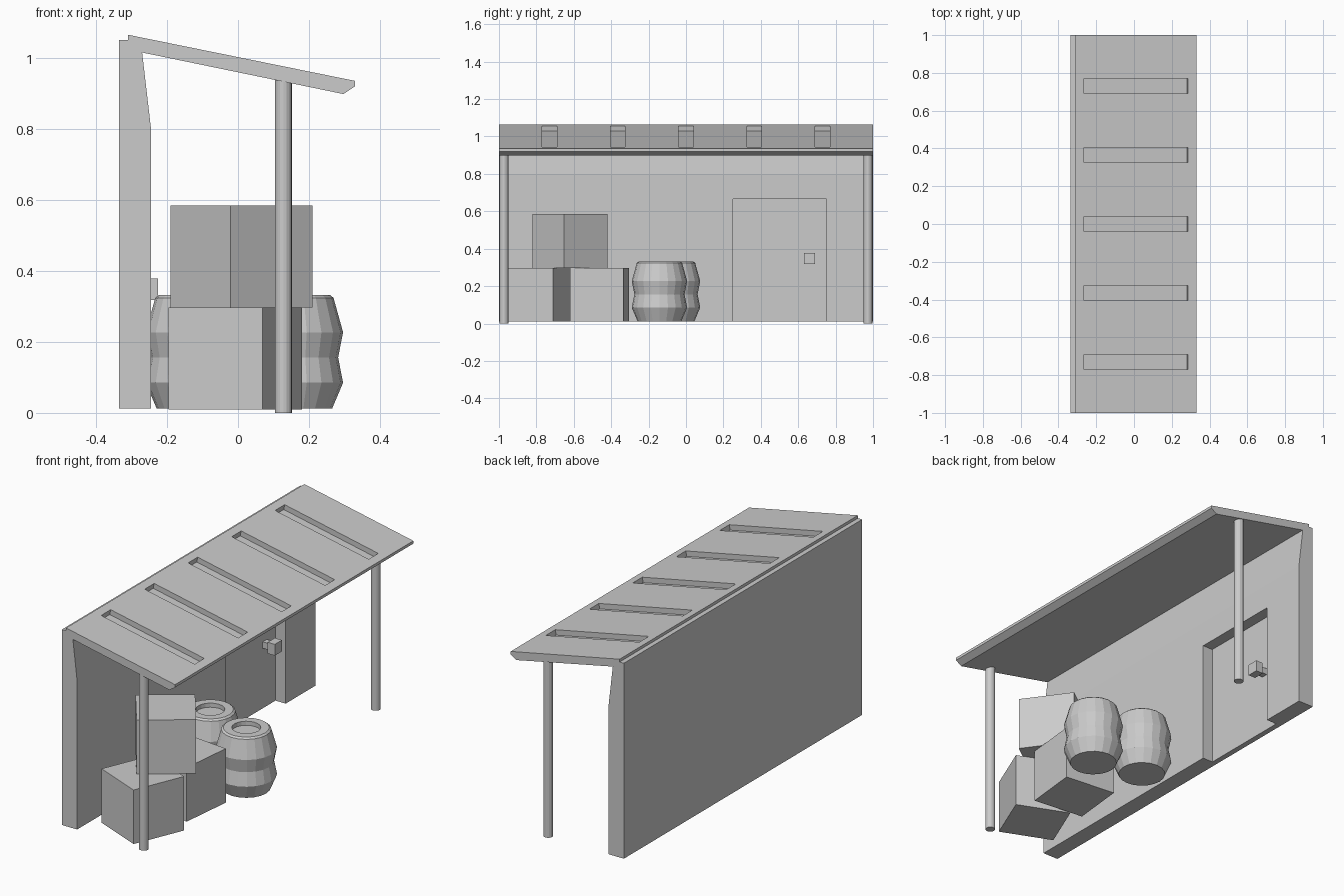
import bpy, bmesh, math
from mathutils import Matrix

cube = bpy.data.objects.get("Cube")
if cube:
    bpy.data.objects.remove(cube, do_unlink=True)

grey = bpy.data.materials.new("plain grey")
grey.use_nodes = True
GREY = (0.6, 0.6, 0.6, 1)
grey.diffuse_color = GREY
grey.node_tree.nodes["Principled BSDF"].inputs["Base Color"].default_value = GREY


def finish(name, bm):
    bmesh.ops.recalc_face_normals(bm, faces=bm.faces)
    mesh = bpy.data.meshes.new(name)
    bm.to_mesh(mesh)
    bm.free()
    mesh.materials.append(grey)
    obj = bpy.data.objects.new(name, mesh)
    bpy.context.collection.objects.link(obj)
    return obj


def box(name, center, size, rot=0, axis='Z'):
    bm = bmesh.new()
    bmesh.ops.create_cube(bm, size=1)
    bm.transform(Matrix.Translation(center) @ Matrix.Rotation(math.radians(rot), 4, axis)
                 @ Matrix.Diagonal((*size, 1)))
    return finish(name, bm)


def lathe(name, profile, center, sides):
    """Spin an (r, z) profile about z and cap both ends."""
    bm = bmesh.new()
    rings = [[bm.verts.new((center[0] + r * math.cos(math.tau * i / sides),
                            center[1] + r * math.sin(math.tau * i / sides), z))
              for i in range(sides)] for r, z in profile]
    for a, b in zip(rings, rings[1:]):
        for i in range(sides):
            j = (i + 1) % sides
            bm.faces.new((a[i], a[j], b[j], b[i]))
    bm.faces.new(rings[0])
    bm.faces.new(rings[-1])
    return finish(name, bm)


def cut(target, cutters):
    """Subtract the cutters, bake the result and remove them."""
    for c in cutters:
        mod = target.modifiers.new("cut", 'BOOLEAN')
        mod.operation, mod.solver, mod.object = 'DIFFERENCE', 'EXACT', c
    deps = bpy.context.evaluated_depsgraph_get()
    mesh = bpy.data.meshes.new_from_object(target.evaluated_get(deps))
    target.modifiers.clear()
    target.data = mesh
    for c in cutters:
        bpy.data.objects.remove(c, do_unlink=True)


# Back wall and sloping roof, one profile drawn in x-z and extruded along y
outline = [(-0.335, 0.012), (-0.335, 1.05), (-0.31, 1.05), (-0.31, 1.065),
           (0.33, 0.935), (0.33, 0.92), (0.297, 0.898), (-0.27, 1.015),
           (-0.245, 0.8), (-0.245, 0.012)]
bm = bmesh.new()
face = bm.faces.new([bm.verts.new((x, -1, z)) for x, z in outline])
ext = bmesh.ops.extrude_face_region(bm, geom=[face])
bmesh.ops.translate(bm, vec=(0, 2, 0),
                    verts=[v for v in ext["geom"] if isinstance(v, bmesh.types.BMVert)])
shelter = finish("wall_and_roof", bm)

# Roof slots and door recess
slope = math.degrees(math.atan2(0.13, 0.64))
cutters = [box("slot_cutter", (0.01, 0.365 * i, 1.0), (0.561, 0.08, 0.056), slope, 'Y')
           for i in range(-2, 3)]
cutters.append(box("door_cutter", (-0.245, 0.5, 0.3), (0.12, 0.5, 0.73)))
for c in cutters:
    c.hide_render = True
cut(shelter, cutters)

# Door knob
box("knob_stem", (-0.285, 0.66, 0.348), (0.05, 0.034, 0.034))
box("knob", (-0.246, 0.66, 0.348), (0.042, 0.06, 0.06))

# Posts
for name, y in (("front_post", -0.973), ("back_post", 0.973)):
    lathe(name, [(0.024, 0), (0.024, 0.945)], (0.128, y), 16)

# Crates
for name, pos, rot in (("lower_crate_front", (-0.008, -0.788, 0.153), -22.6),
                       ("lower_crate_back", (0.005, -0.462, 0.153), -6),
                       ("upper_crate", (0.01, -0.62, 0.441), 36)):
    box(name, pos, (0.287, 0.287, 0.287), rot)

# Barrels with two bulges and a sunken lid
barrel = [(0.117, 0.012), (0.148, 0.085), (0.134, 0.156), (0.148, 0.227),
          (0.121, 0.324), (0.111, 0.332), (0.07, 0.332), (0.07, 0.31)]
lathe("barrel_outer", barrel, (0.148, -0.142), 20)
lathe("barrel_inner", barrel, (-0.112, -0.072), 20)
